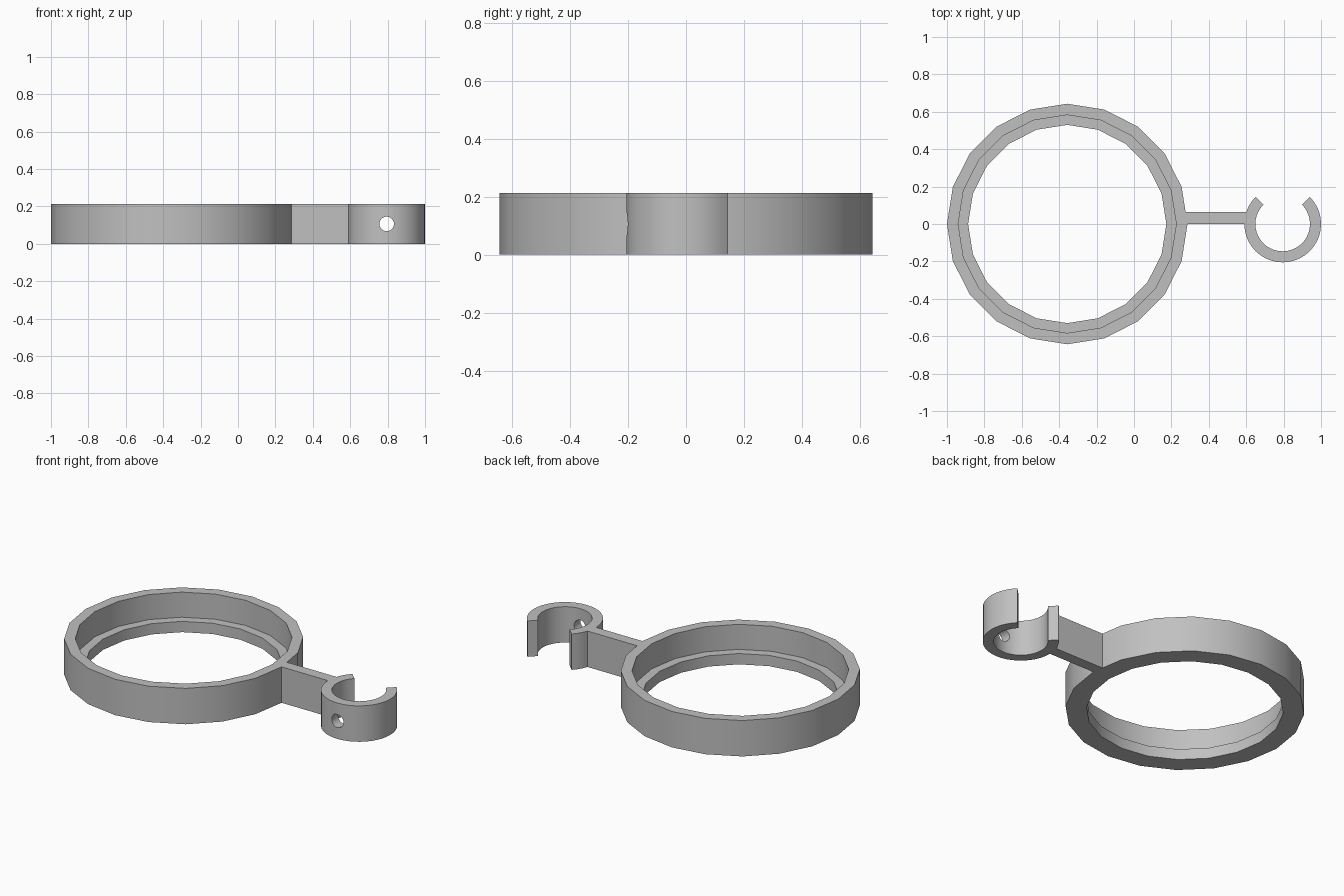
import bpy, bmesh
from math import sin, cos, radians, sqrt

cube = bpy.data.objects.get("Cube")
if cube:
    bpy.data.objects.remove(cube, do_unlink=True)

HEIGHT = 0.213
RING_X, RING_R, SEAT_R, LIP_R, LIP_Z = -0.357, 0.643, 0.583, 0.53, 0.064
CLIP_X, CLIP_R, CLIP_IN = 0.795, 0.205, 0.146
ARM_Y = 0.065

grey = bpy.data.materials.new("plain grey")
grey.use_nodes = True
colour = (0.53, 0.53, 0.53, 1)
grey.diffuse_color = colour
grey.node_tree.nodes["Principled BSDF"].inputs["Base Color"].default_value = colour


def finish(name, bm):
    bmesh.ops.recalc_face_normals(bm, faces=bm.faces[:])
    mesh = bpy.data.meshes.new(name)
    bm.to_mesh(mesh)
    bm.free()
    mesh.materials.append(grey)
    obj = bpy.data.objects.new(name, mesh)
    bpy.context.collection.objects.link(obj)
    return obj


def smooth(obj):
    bpy.ops.object.select_all(action='DESELECT')
    obj.select_set(True)
    bpy.context.view_layer.objects.active = obj
    bpy.ops.object.shade_smooth_by_angle(angle=radians(30))


def sweep(name, profile, centre_x, start, span, steps):
    """Turn a closed (radius, z) profile about an upright axis."""
    bm = bmesh.new()
    closed = span == 360
    rows = []
    for i in range(steps if closed else steps + 1):
        a = radians(start + span * i / steps)
        rows.append([bm.verts.new((centre_x + r * cos(a), r * sin(a), z)) for r, z in profile])
    n = len(profile)
    for i in range(steps):
        a, b = rows[i], rows[(i + 1) % len(rows)]
        for j in range(n):
            k = (j + 1) % n
            bm.faces.new((a[j], b[j], b[k], a[k]))
    if not closed:
        bm.faces.new(rows[0])
        bm.faces.new(rows[-1])
    return finish(name, bm)


# Large ring with a stepped inner ledge
ring = sweep("holder_ring",
             [(RING_R, 0), (RING_R, HEIGHT), (SEAT_R, HEIGHT),
              (SEAT_R, LIP_Z), (LIP_R, LIP_Z), (LIP_R, 0)],
             RING_X, 0, 360, 20)
smooth(ring)

# Open clip, its gap facing the back
clip = sweep("open_clip",
             [(CLIP_R, 0), (CLIP_R, HEIGHT), (CLIP_IN, HEIGHT), (CLIP_IN, 0)],
             CLIP_X, 135, 270, 30)

# Screw hole through the front of the clip
bpy.ops.mesh.primitive_cylinder_add(vertices=24, radius=0.039, depth=0.2,
                                    location=(CLIP_X, -0.18, HEIGHT / 2),
                                    rotation=(radians(90), 0, 0))
cutter = bpy.context.object
cutter.name = "hole_cutter"
cutter.hide_render = True
cutter.data.materials.append(grey)
hole = clip.modifiers.new("screw_hole", 'BOOLEAN')
hole.operation = 'DIFFERENCE'
hole.solver = 'EXACT'
hole.object = cutter
bpy.context.view_layer.objects.active = clip
bpy.ops.object.modifier_apply(modifier=hole.name)
bpy.data.objects.remove(cutter, do_unlink=True)
smooth(clip)

# Connecting arm, its ends meeting the ring facet and the clip wall
ring_edge = RING_X + RING_R
facet_slope = (1 - cos(radians(18))) / sin(radians(18))
outline = [(ring_edge, 0), (CLIP_X - CLIP_R, 0),
           (CLIP_X - sqrt(CLIP_R ** 2 - ARM_Y ** 2), ARM_Y),
           (ring_edge - ARM_Y * facet_slope, ARM_Y)]
bm = bmesh.new()
base = bm.faces.new([bm.verts.new((x, y, 0)) for x, y in outline])
top = bmesh.ops.extrude_face_region(bm, geom=[base])["geom"]
bmesh.ops.translate(bm, vec=(0, 0, HEIGHT),
                    verts=[v for v in top if isinstance(v, bmesh.types.BMVert)])
finish("connecting_arm", bm)
